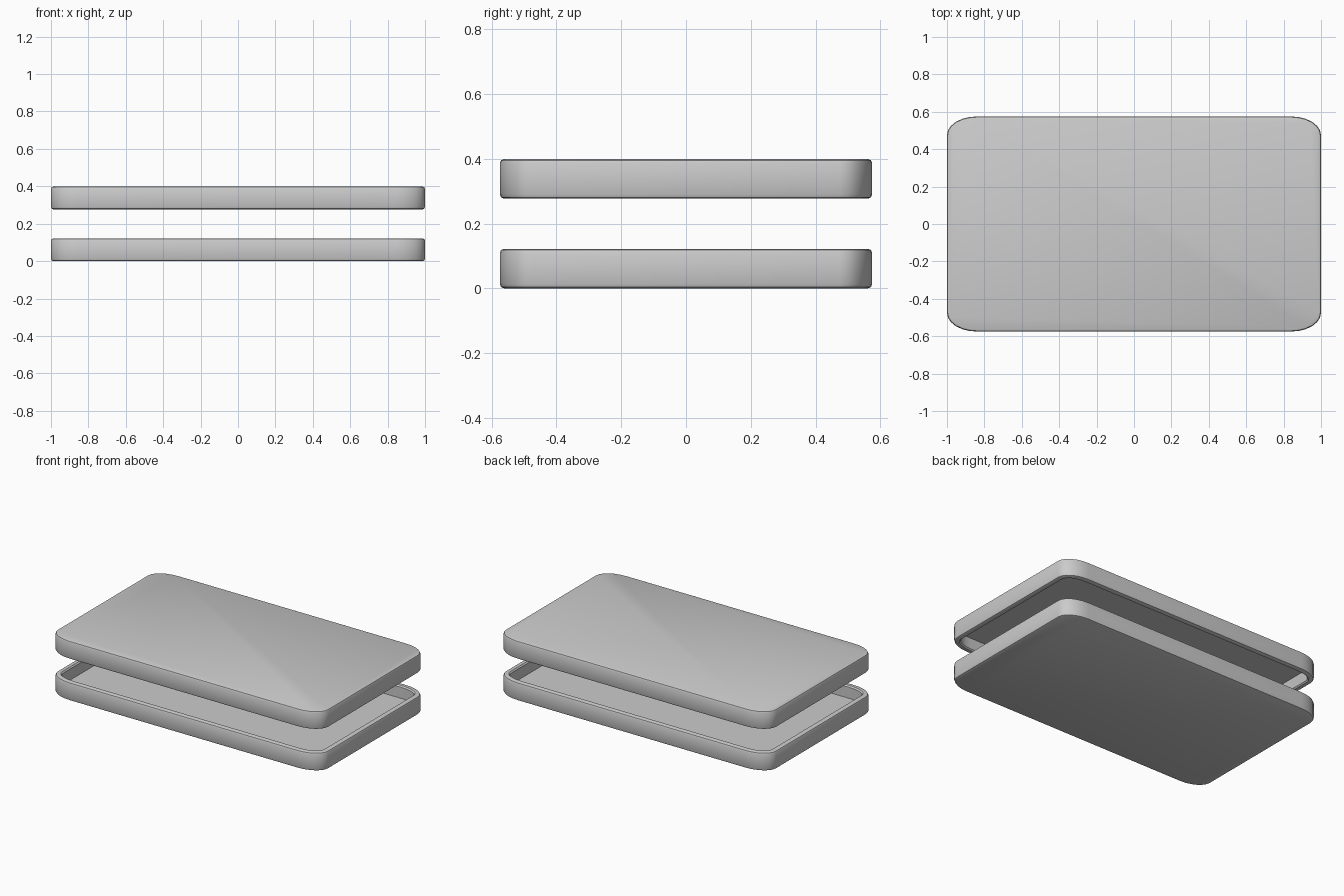
import bpy, bmesh
from math import sin, cos, pi

if "Cube" in bpy.data.objects:
    bpy.data.objects.remove(bpy.data.objects["Cube"])

HX, HY = 1.0, 0.575      # half sizes
RX, RY = 0.16, 0.10      # elliptical corner radii
SEG = 6                  # facets per corner
H, WALL, B = 0.122, 0.04, 0.013


def outline(inset):
    """Rounded rectangle with slightly elliptical corners, moved inward."""
    rx, ry = RX - inset, RY - inset
    pts = []
    for q, (sx, sy) in enumerate([(1, 1), (-1, 1), (-1, -1), (1, -1)]):
        for i in range(SEG + 1):
            a = (q + i / SEG) * pi / 2
            pts.append((sx * (HX - RX) + rx * cos(a), sy * (HY - RY) + ry * sin(a)))
    return pts


def shell(name, z0, flip):
    """Thin tray: outer floor, rounded outside, rim, inner wall, inner floor."""
    profile = [(B, 0), (B * .3, B * .3), (0, B), (0, H - B), (B * .3, H - B * .3), (B, H),
               (WALL - B * .6, H), (WALL, H - B * .6), (WALL, WALL)]
    bm = bmesh.new()
    rings = []
    for inset, z in profile:
        zz = z0 + (H - z if flip else z)
        rings.append([bm.verts.new((x, y, zz)) for x, y in outline(inset)])
    n = len(rings[0])
    for a, b in zip(rings, rings[1:]):
        for i in range(n):
            j = (i + 1) % n
            bm.faces.new((a[i], a[j], b[j], b[i]))
    bm.faces.new(rings[0])
    bm.faces.new(rings[-1])
    bmesh.ops.recalc_face_normals(bm, faces=bm.faces)
    me = bpy.data.meshes.new(name)
    bm.to_mesh(me)
    bm.free()
    ob = bpy.data.objects.new(name, me)
    bpy.context.collection.objects.link(ob)
    bpy.ops.object.select_all(action='DESELECT')
    ob.select_set(True)
    bpy.context.view_layer.objects.active = ob
    bpy.ops.object.shade_smooth_by_angle(angle=pi / 6)


# Base opens upward, lid opens downward
shell("base_tray", 0.0, False)
shell("lid", 0.277, True)
